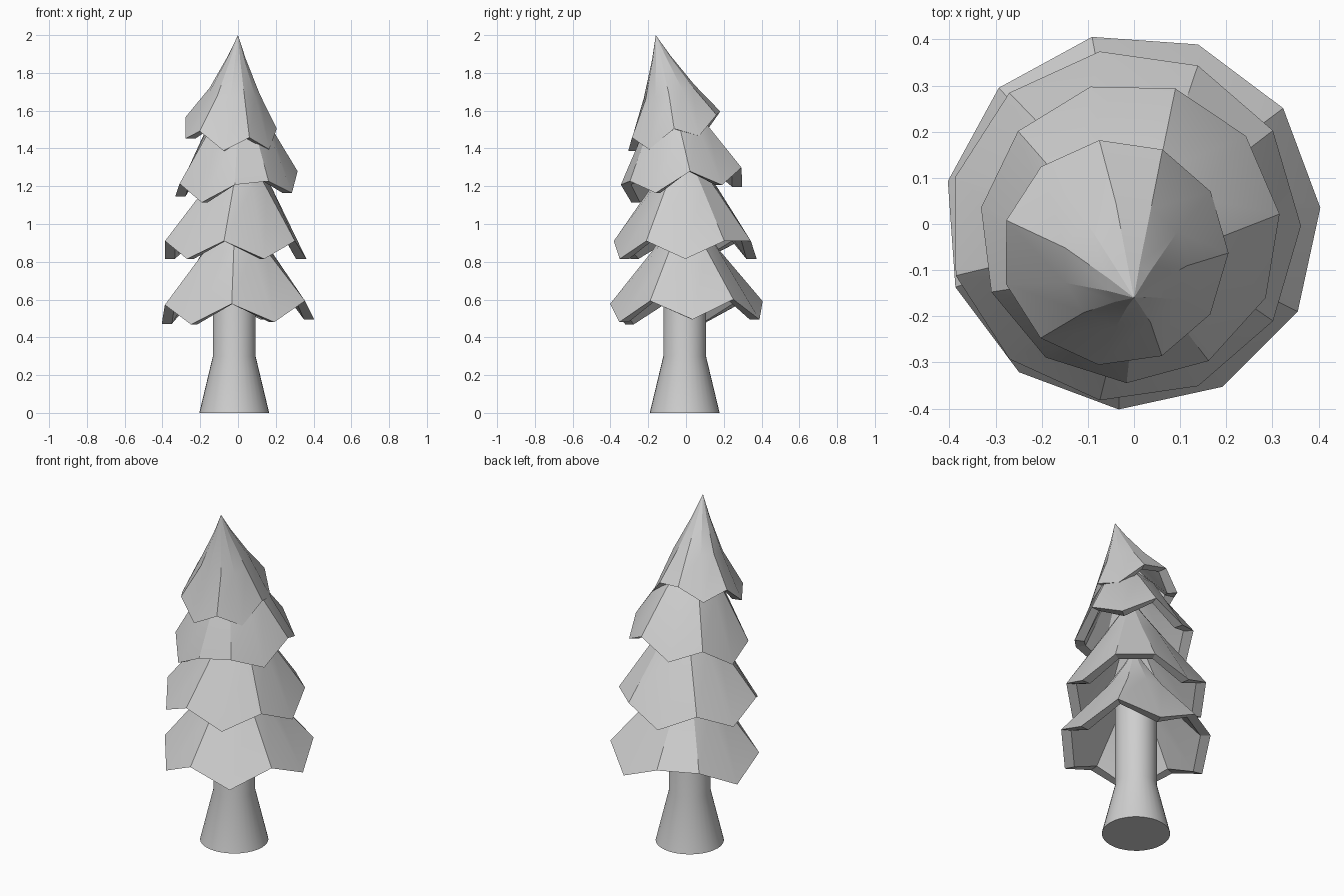
import bpy
import bmesh
from math import sin, cos, tau, radians
from mathutils import Vector

cube = bpy.data.objects.get("Cube")
if cube:
    bpy.data.objects.remove(cube)

SIDES = 11

grey = bpy.data.materials.new("mid_grey")
grey.use_nodes = True
grey.diffuse_color = (0.62, 0.62, 0.62, 1)
grey.node_tree.nodes["Principled BSDF"].inputs["Base Color"].default_value = (0.62, 0.62, 0.62, 1)


def finish(name, bm, angle):
    bmesh.ops.recalc_face_normals(bm, faces=bm.faces)
    mesh = bpy.data.meshes.new(name)
    bm.to_mesh(mesh)
    bm.free()
    mesh.materials.append(grey)
    obj = bpy.data.objects.new(name, mesh)
    bpy.context.collection.objects.link(obj)
    bpy.ops.object.select_all(action='DESELECT')
    obj.select_set(True)
    bpy.context.view_layer.objects.active = obj
    bpy.ops.object.shade_smooth_by_angle(angle=radians(angle))


def ring(bm, center, radius, height, sides, start=0.0):
    """Ring of vertices; height(i, x, y) gives z."""
    verts = []
    for i in range(sides):
        a = radians(start) + tau * i / sides
        x, y = center[0] + radius * cos(a), center[1] + radius * sin(a)
        verts.append(bm.verts.new((x, y, height(i, x, y))))
    return verts


def bridge(bm, lower, upper):
    n = len(lower)
    for i in range(n):
        j = (i + 1) % n
        bm.faces.new((lower[i], lower[j], upper[j], upper[i]))


def fan(bm, verts, tip):
    point = bm.verts.new(tip)
    for i in range(len(verts)):
        bm.faces.new((verts[i], verts[(i + 1) % len(verts)], point))


def branch_tier(name, center, radius, start, high, low, tilt, mid, mid_radius, tip):
    """Hollow drooping skirt with a zigzag hem, a waist, a thin neck and a tip."""
    bm = bmesh.new()
    mid, tip = Vector(mid), Vector(tip)
    neck = mid.lerp(tip, 0.6)

    def hem(i, x, y):
        return (low if i % 2 else high) + tilt[0] * x + tilt[1] * y

    def level(c, drop=0.0):
        return lambda i, x, y: c.z - drop + tilt[0] * (x - c.x) + tilt[1] * (y - c.y)

    outer = ring(bm, center, radius, hem, SIDES, start)
    waist = ring(bm, mid, mid_radius, level(mid), SIDES, start)
    collar = ring(bm, neck, mid_radius * 0.36, level(neck), SIDES, start)
    # The underside of the hem stays level with its outer edge
    inner = ring(bm, center, radius - 0.055, lambda i, x, y: outer[i].co.z, SIDES, start)
    inner_waist = ring(bm, mid, mid_radius - 0.045, level(mid, 0.03), SIDES, start)
    bridge(bm, outer, waist)
    bridge(bm, waist, collar)
    fan(bm, collar, tip)
    bridge(bm, outer, inner)
    bridge(bm, inner, inner_waist)
    fan(bm, inner_waist, mid.lerp(tip, 0.4))
    finish(name, bm, 22)


# Trunk: flared foot below a straight column
bm = bmesh.new()
rings = [ring(bm, (-0.02, -0.007), r, lambda i, x, y, z=z: z, 32)
         for r, z in ((0.185, 0), (0.113, 0.3), (0.113, 0.9))]
bridge(bm, rings[0], rings[1])
bridge(bm, rings[1], rings[2])
bm.faces.new(rings[0])
bm.faces.new(rings[2])
finish("trunk", bm, 30)

# Four tiers of branches, the upper ones leaning to the front
branch_tier("bottom_branches", (-0.004, 0.006), 0.409, 135, 0.586, 0.482, (0.03, 0.02),
            (-0.01, 0, 0.86), 0.18, (-0.01, -0.01, 1.15))
branch_tier("lower_branches", (-0.02, -0.004), 0.382, 65.5, 0.91, 0.815, (0, 0),
            (0, -0.01, 1.19), 0.18, (0, -0.03, 1.48))
branch_tier("upper_branches", (-0.009, -0.018), 0.327, -58.5, 1.254, 1.165, (0.07, 0.13),
            (0, -0.055, 1.5), 0.175, (0, -0.1, 1.75))
branch_tier("top_branches", (-0.041, -0.062), 0.246, 98, 1.54, 1.463, (-0.09, 0.27),
            (-0.02, -0.09, 1.7), 0.135, (0, -0.16, 2.0))
